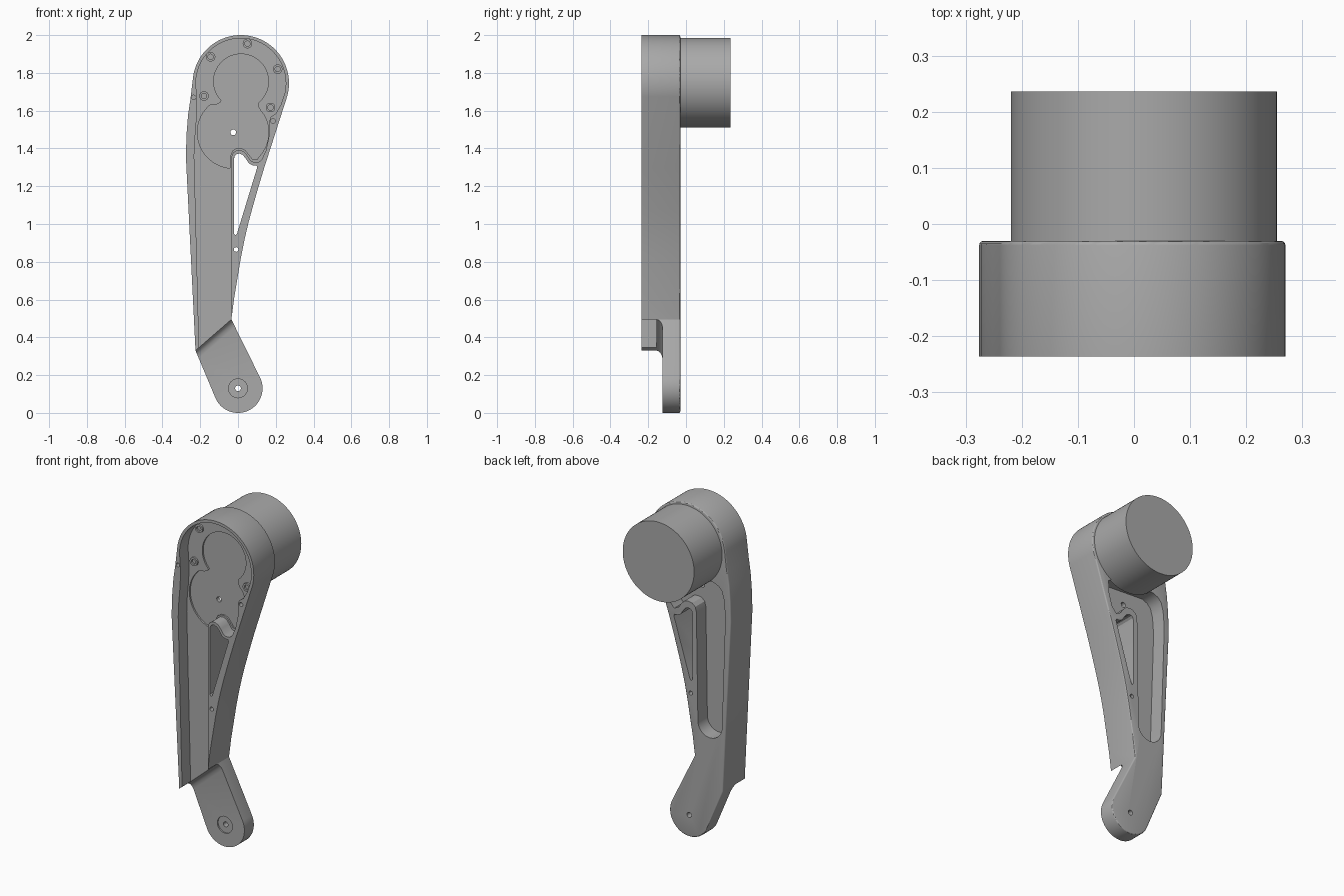
import bpy, bmesh, math

FRONT, BACK = -0.236, -0.03      # housing depth
FLOOR, WEB, LEVER = -0.155, -0.12, -0.125

grey = bpy.data.materials.new("plain grey")
grey.diffuse_color = (0.40, 0.40, 0.40, 1)


def arc(cx, cz, r, a0, a1, n=32):
    """Points on an arc in the xz plane, angles in degrees."""
    angs = [math.radians(a0 + (a1 - a0) * i / n) for i in range(n + 1)]
    return [(cx + r * math.cos(a), cz + r * math.sin(a)) for a in angs]


def circle(cx, cz, r, n=32):
    return arc(cx, cz, r, 0, 360, n)[:-1]


def loft(name, rings, bevel_y=None):
    """Solid through rings [(y, points)]; can round the rim lying at bevel_y."""
    bm = bmesh.new()
    loops = [[bm.verts.new((x, y, z)) for x, z in pts] for y, pts in rings]
    for a, b in zip(loops, loops[1:]):
        for i in range(len(a)):
            j = (i + 1) % len(a)
            bm.faces.new((a[i], a[j], b[j], b[i]))
    bm.faces.new(loops[0])
    bm.faces.new(loops[-1])
    bmesh.ops.recalc_face_normals(bm, faces=bm.faces[:])
    if bevel_y is not None:
        rim = [e for e in bm.edges if all(abs(v.co.y - bevel_y) < 1e-5 for v in e.verts)]
        bmesh.ops.bevel(bm, geom=rim, offset=0.008, segments=3, profile=0.5, affect='EDGES')
    me = bpy.data.meshes.new(name)
    bm.to_mesh(me)
    bm.free()
    me.materials.append(grey)
    ob = bpy.data.objects.new(name, me)
    bpy.context.collection.objects.link(ob)
    return ob


def prism(name, pts, y0, y1, **kw):
    return loft(name, [(y0, pts), (y1, pts)], **kw)


def activate(ob):
    bpy.ops.object.select_all(action='DESELECT')
    ob.select_set(True)
    bpy.context.view_layer.objects.active = ob


def cut(target, cutter):
    m = target.modifiers.new("cut", 'BOOLEAN')
    m.operation, m.solver, m.object = 'DIFFERENCE', 'EXACT', cutter
    activate(target)
    bpy.ops.object.modifier_apply(modifier=m.name)
    bpy.data.objects.remove(cutter)


# Arm housing and lever in one outline
outline = (arc(0.015, 1.745, 0.255, -16, 175, 64)
           + [(-0.252, 1.66), (-0.264, 1.58), (-0.272, 1.48), (-0.276, 1.36), (-0.225, 0.33)]
           + arc(0, 0.13, 0.13, 205.5, 385.5, 48)
           + [(-0.035, 0.495), (-0.02, 0.61), (0.0, 0.73), (0.016, 0.825), (0.035, 0.92),
              (0.055, 1.005), (0.075, 1.08), (0.105, 1.185), (0.138, 1.295)])
arm = prism("arm_housing", outline, FRONT, BACK, bevel_y=BACK)

# Step down to the lever, with a rounded lower lip
dx, dz, nx, nz = 0.755, 0.656, 0.656, -0.755


def below_step(t):
    a = (-0.225 - 0.3 * dx, 0.33 - 0.3 * dz)
    b = (-0.035 + 0.3 * dx, 0.495 + 0.3 * dz)
    return [(p[0] + nx * s, p[1] + nz * s) for p, s in ((a, t), (b, t), (b, 1), (a, 1))]


cut(arm, loft("step_cutter", [(-0.4, below_step(0)), (FLOOR, below_step(0)),
                              (-0.145, below_step(0.004)), (-0.136, below_step(0.012)),
                              (-0.129, below_step(0.024)), (LEVER, below_step(0.042))]))

# Front pocket: long channel opening into the round gear bay
pocket = ([(-0.205, 0.30), (-0.232, 1.36), (-0.229, 1.44), (-0.222, 1.52), (-0.216, 1.62)]
          + arc(0.015, 1.745, 0.238, 188, -12, 64)
          + [(0.226, 1.63), (0.2, 1.585), (0.172, 1.565), (0.165, 1.54), (0.165, 1.47),
             (0.148, 1.39), (0.125, 1.34), (0.11, 1.328), (0.085, 1.326), (0.068, 1.335),
             (0.05, 1.362), (0.032, 1.383), (0.012, 1.391), (-0.01, 1.389), (-0.026, 1.377),
             (-0.035, 1.355), (-0.035, 0.45), (-0.06, 0.30)])
cut(arm, prism("pocket_cutter", pocket, -0.4, FLOOR))

# Shallow figure-of-eight recess in the gear bay
recess = (arc(0.016, 1.755, 0.145, -50, 225, 56) + [(-0.098, 1.64), (-0.117, 1.632)]
          + arc(-0.025, 1.485, 0.19, 130, 265, 32)
          + [(-0.041, 1.36), (-0.03, 1.387), (-0.01, 1.4), (0.015, 1.402), (0.038, 1.392),
             (0.058, 1.367), (0.075, 1.345), (0.1, 1.34)]
          + arc(-0.025, 1.485, 0.187, -42, 30, 24) + [(0.12, 1.6), (0.107, 1.622)])
cut(arm, prism("recess_cutter", recess, -0.17, -0.145))

# Triangular window right through the arm
window = [(-0.022, 0.95), (-0.013, 0.94), (-0.005, 0.95), (0.102, 1.3), (0.098, 1.31),
          (0.078, 1.311), (0.058, 1.32), (0.04, 1.348), (0.024, 1.366), (0.008, 1.373),
          (-0.008, 1.37), (-0.018, 1.36), (-0.022, 1.34)]
cut(arm, prism("window_cutter", window, -0.4, 0.1))

# Rear slot with a round lower end, spreading out below the drum
slot = (arc(-0.138, 0.71, 0.08, 180, 360, 32)
        + [(-0.048, 1.36), (-0.04, 1.39), (-0.02, 1.408), (0.005, 1.413), (0.03, 1.408),
           (0.05, 1.39), (0.07, 1.36), (0.1, 1.345), (0.13, 1.38), (0.152, 1.46),
           (0.155, 1.53), (0.12, 1.555), (-0.16, 1.57), (-0.195, 1.555), (-0.218, 1.53),
           (-0.232, 1.48), (-0.24, 1.38)])
cut(arm, prism("slot_cutter", slot, WEB, 0.1))

# Drilled holes: x, z, radius, start and end depth
for x, z, r, y0, y1 in ((-0.025, 1.485, 0.015, -0.4, 0.1), (0, 0.13, 0.015, -0.4, 0.1),
                        (0, 0.13, 0.05, -0.4, -0.117), (-0.01, 0.865, 0.012, -0.4, 0.1),
                        (-0.235, 1.67, 0.012, -0.4, -0.19), (0.185, 1.545, 0.012, -0.4, -0.19)):
    cut(arm, prism("hole_cutter", circle(x, z, r), y0, y1))

# Drum behind the arm
drum = prism("rear_drum", circle(0.018, 1.748, 0.237, 128), -0.04, 0.236)

# Socket screws around the gear bay
parts = [arm, drum]
for i, (x, z) in enumerate(((0.05, 1.955), (-0.145, 1.885), (-0.18, 1.677),
                            (0.21, 1.82), (0.172, 1.617))):
    parts.append(loft(f"screw_{i + 1}", [(-0.15, circle(x, z, 0.025)), (-0.166, circle(x, z, 0.025)),
                                         (-0.166, circle(x, z, 0.014)), (-0.156, circle(x, z, 0.014))]))

for ob in parts:
    activate(ob)
    bpy.ops.object.shade_smooth_by_angle(angle=math.radians(30))
